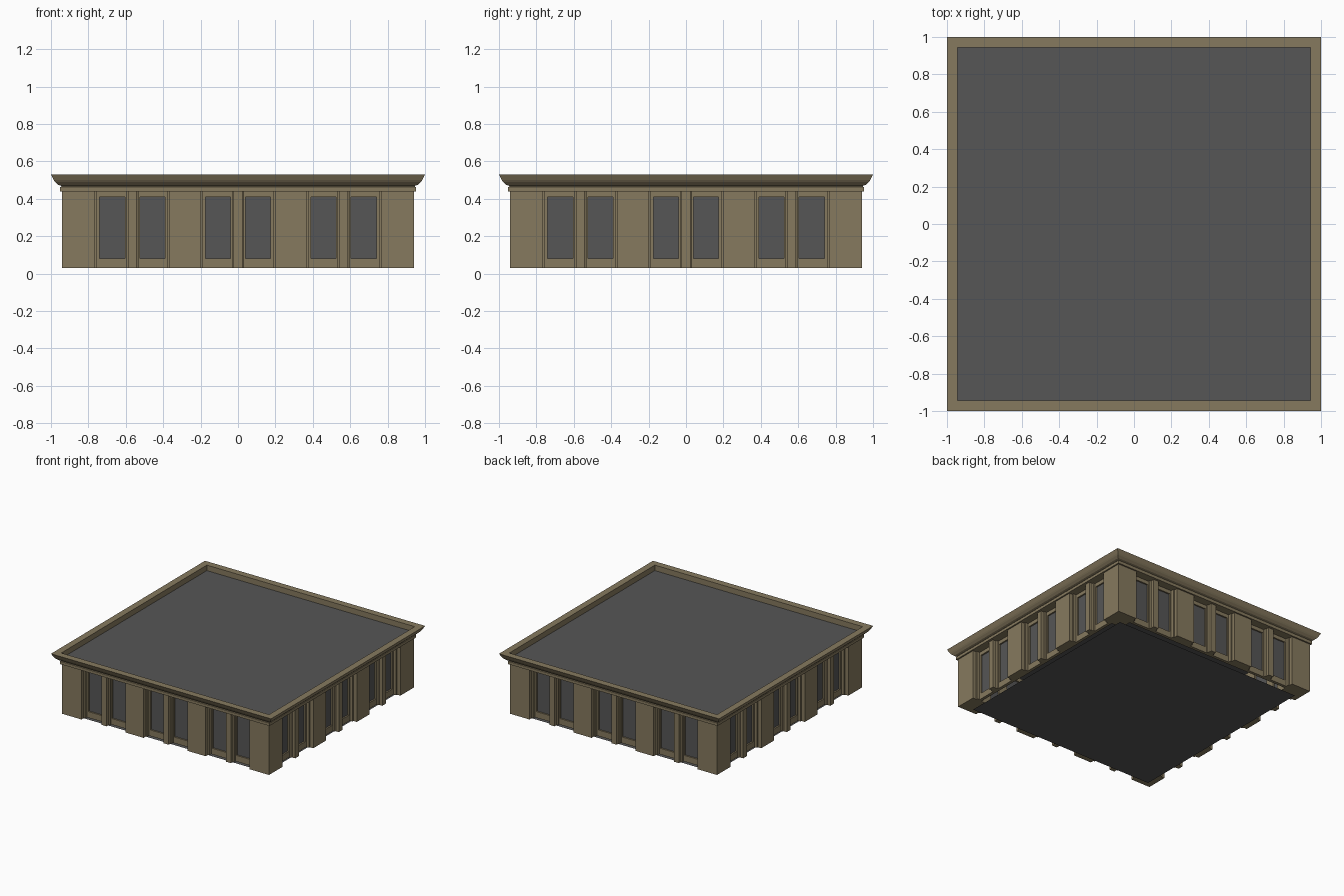
import bpy, bmesh, math
from mathutils import Matrix

if "Cube" in bpy.data.objects:
    bpy.data.objects.remove(bpy.data.objects["Cube"])

def material(name, rgb):
    m = bpy.data.materials.new(name)
    m.diffuse_color = (*rgb, 1)
    m.use_nodes = True
    m.node_tree.nodes["Principled BSDF"].inputs["Base Color"].default_value = m.diffuse_color
    return m

STONE = material("tan stone", (0.24, 0.193, 0.113))
GREY = material("dark grey", (0.093, 0.093, 0.093))
Z0, Z1 = 0.03, 0.44           # wall bottom and top
BAYS = (-0.565, 0.0, 0.565)   # bay centres along each side

def finish(name, bm, mat):
    me = bpy.data.meshes.new(name)
    bm.to_mesh(me)
    bm.free()
    me.materials.append(mat)
    ob = bpy.data.objects.new(name, me)
    bpy.context.collection.objects.link(ob)
    return ob

def box(bm, x0, x1, y0, y1, z0, z1):
    c = ((x0 + x1) / 2, (y0 + y1) / 2, (z0 + z1) / 2)
    s = (x1 - x0, y1 - y0, z1 - z0)
    bmesh.ops.create_cube(bm, size=1, matrix=Matrix.Translation(c) @ Matrix.Diagonal((*s, 1)))

def prism(bm, pts):
    # plan outline (counter-clockwise) raised over the wall height
    f = bm.faces.new([bm.verts.new((x, y, Z0)) for x, y in pts])
    top = bmesh.ops.extrude_face_region(bm, geom=[f])
    bmesh.ops.translate(bm, vec=(0, 0, Z1 - Z0),
                        verts=[v for v in top["geom"] if isinstance(v, bmesh.types.BMVert)])
    bmesh.ops.recalc_face_normals(bm, faces=bm.faces)

def all_sides(name, build, mat):
    # builds the front piece and repeats it on the four sides
    for side, k in (("front", 0), ("right", 1), ("back", 2), ("left", 3)):
        bm = bmesh.new()
        build(bm)
        bmesh.ops.rotate(bm, verts=bm.verts, cent=(0, 0, 0),
                         matrix=Matrix.Rotation(k * math.pi / 2, 3, 'Z'))
        finish(f"{side}_{name}", bm, mat)

# wide piers between bays, and slim mullions inside them
def piers(bm):
    for c in (-0.2825, 0.2825):
        h = 0.0825
        prism(bm, [(c - h, -0.86), (c - h, -0.94), (c + h, -0.94), (c + h, -0.86)])

def mullions(bm):
    for c in BAYS:
        prism(bm, [(c - 0.032, -0.86), (c - 0.032, -0.9), (c - 0.023, -0.905), (c - 0.023, -0.932),
                   (c + 0.023, -0.932), (c + 0.023, -0.905), (c + 0.032, -0.9), (c + 0.032, -0.86)])

# window frames: jambs, stepped bay edge, sill and lintel
def frames(bm):
    for c in BAYS:
        for s in (-1, 1):
            def bar(a, b, d, z0=Z0, z1=Z1):
                xa, xb = sorted((c + s * a, c + s * b))
                box(bm, xa, xb, -d, -0.86, z0, z1)
            bar(0.03, 0.04, 0.885)
            bar(0.175, 0.19, 0.885)
            bar(0.188, 0.2, 0.91)
            bar(0.04, 0.175, 0.885, Z0, 0.08)
            bar(0.04, 0.175, 0.885, 0.41, Z1)

# glass panes
def glass(bm):
    for c in BAYS:
        for s in (-1, 1):
            xa, xb = sorted((c + s * 0.038, c + s * 0.177))
            bm.faces.new([bm.verts.new((x, -0.873, z)) for x, z in
                          ((xa, 0.078), (xb, 0.078), (xb, 0.412), (xa, 0.412))])

all_sides("piers", piers, STONE)
all_sides("mullions", mullions, STONE)
all_sides("window_frames", frames, STONE)
all_sides("glass", glass, GREY)

# corner piers
bm = bmesh.new()
for sx in (-1, 1):
    for sy in (-1, 1):
        xs, ys = sorted((sx * 0.765, sx * 0.94)), sorted((sy * 0.765, sy * 0.94))
        box(bm, *xs, *ys, Z0, Z1)
finish("corner_piers", bm, STONE)

# cornice: square profile swept round the building
PROFILE = [(0.86, 0.44), (0.952, 0.44), (0.952, 0.463), (0.945, 0.465), (0.945, 0.47),
           (0.962, 0.475), (0.978, 0.49), (0.985, 0.5), (1.0, 0.53), (0.945, 0.53), (0.945, 0.485)]
bm = bmesh.new()
rings = [[bm.verts.new((sx * r, sy * r, z)) for sx, sy in ((-1, -1), (1, -1), (1, 1), (-1, 1))]
         for r, z in PROFILE]
for a, b in zip(rings, rings[1:]):
    for i in range(4):
        j = (i + 1) % 4
        bm.faces.new((a[i], a[j], b[j], b[i]))
finish("cornice", bm, STONE)

# flat roof and ground floor plate
def sheet(name, h, z, up):
    bm = bmesh.new()
    f = bm.faces.new([bm.verts.new((x * h, y * h, z)) for x, y in ((-1, -1), (1, -1), (1, 1), (-1, 1))])
    if not up:
        f.normal_flip()
    finish(name, bm, GREY)

sheet("roof", 0.945, 0.485, True)
sheet("floor_plate", 0.86, 0.0, False)
